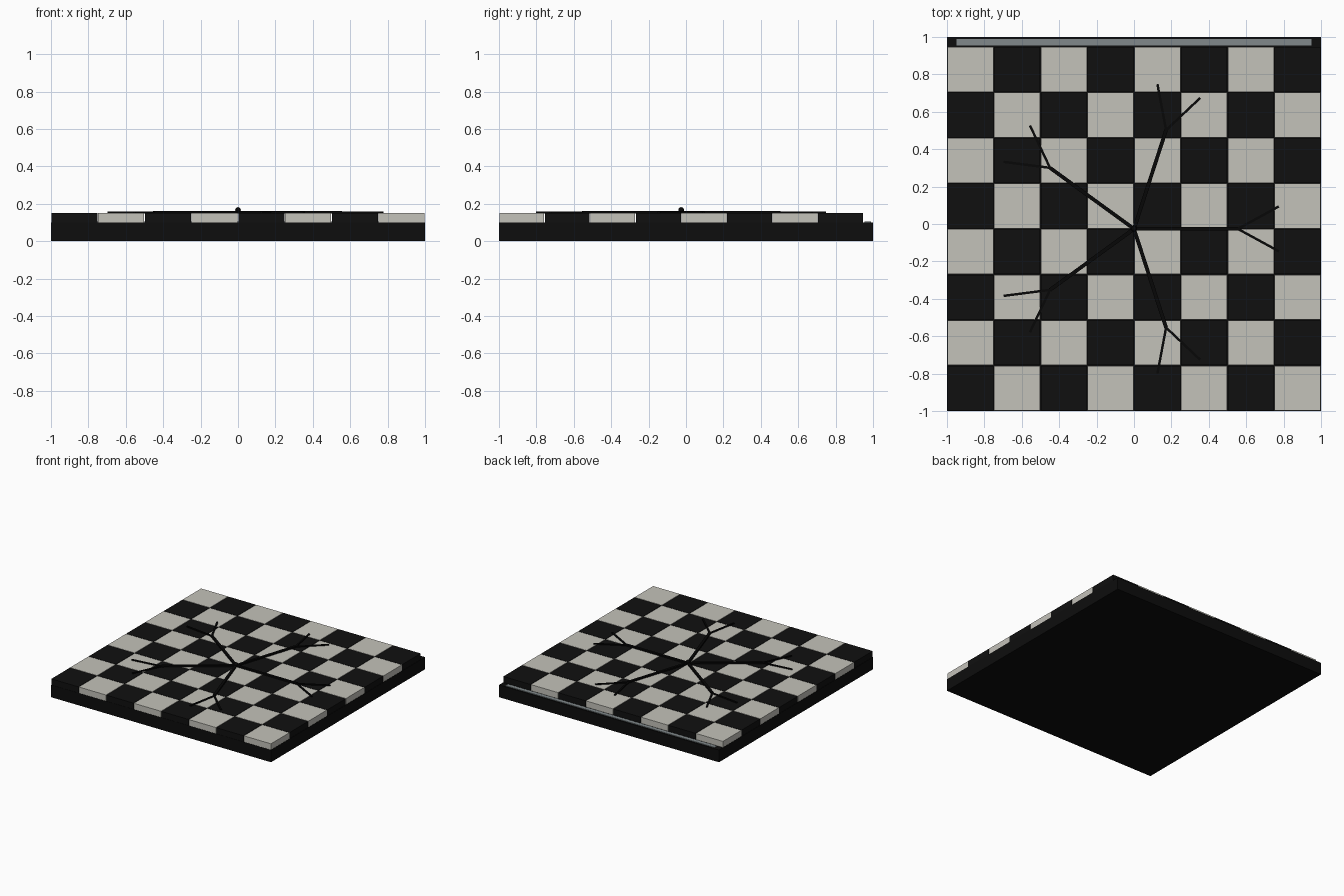
import bpy, math
from mathutils import Vector

if "Cube" in bpy.data.objects:
    bpy.data.objects.remove(bpy.data.objects["Cube"])


def material(name, rgb):
    m = bpy.data.materials.new(name)
    m.diffuse_color = (*rgb, 1)
    m.use_nodes = True
    m.node_tree.nodes["Principled BSDF"].inputs["Base Color"].default_value = m.diffuse_color
    return m


DARK = material("black stone", (0.005, 0.005, 0.005))
LIGHT = material("pale stone", (0.55, 0.54, 0.49))
CRACK = material("crack black", (0.002, 0.002, 0.002))
BASE = material("base black", (0.004, 0.004, 0.004))
STEEL = material("grey metal", (0.22, 0.25, 0.26))


def box(name, centre, size, mat, angle=0):
    bpy.ops.mesh.primitive_cube_add(size=1, location=centre, rotation=(0, 0, angle))
    ob = bpy.context.object
    ob.name = name
    ob.scale = size
    ob.data.materials.append(mat)
    return ob


def bar(name, start, angle, length, width, bottom, top, mat):
    """Thin straight bar running from start; returns its far end."""
    step = Vector((math.cos(angle), math.sin(angle))) * length
    mid = start + step / 2
    box(name, (mid.x, mid.y, (bottom + top) / 2), (length, width, top - bottom), mat, angle)
    return start + step


# Slab and the metal strip along its back edge
box("base_slab", (0, 0, 0.05), (2, 2, 0.1), BASE)
box("back_strip", (0, 0.972, 0.102), (1.9, 0.033, 0.006), STEEL)

# Checkered raised tiles, separated by hairline gaps
SX, SY, GAP = 0.25, 1.948 / 8, 0.004
for i in range(8):
    for j in range(8):
        box("floor_tile", (-1 + SX * (i + 0.5), -1 + SY * (j + 0.5), 0.125),
            (SX - GAP, SY - GAP, 0.05), LIGHT if (i + j) % 2 else DARK)

# Five forked cracks radiating from the middle
centre = Vector((0, -0.026))
for k in range(5):
    a = math.tau * k / 5
    fork = bar("crack_arm", centre, a, 0.555, 0.02, 0.149, 0.162, CRACK)
    for side in (-1, 1):
        bar("crack_branch", fork, a + side * 0.5, 0.25, 0.013, 0.149, 0.158, CRACK)

# Small bead where the cracks meet
bpy.ops.mesh.primitive_uv_sphere_add(segments=16, ring_count=8, radius=0.015,
                                     location=(0, centre.y, 0.167))
bead = bpy.context.object
bead.name = "centre_bead"
bead.data.materials.append(CRACK)
bpy.ops.object.shade_smooth_by_angle()
